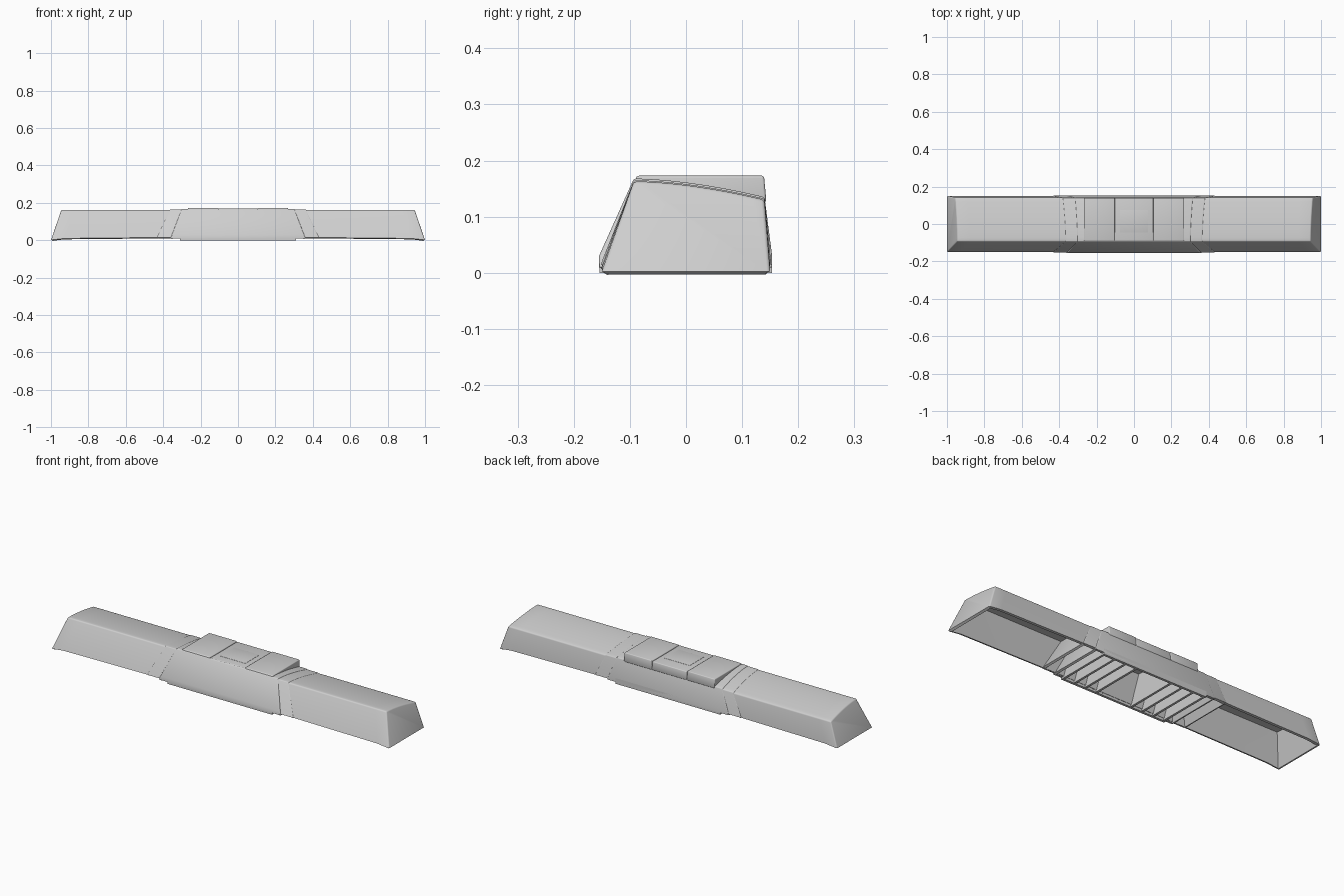
import bpy, bmesh, math

cube = bpy.data.objects.get("Cube")
if cube:
    bpy.data.objects.remove(cube, do_unlink=True)

grey = bpy.data.materials.new("light_grey")
grey.use_nodes = True
grey.diffuse_color = (0.62, 0.62, 0.62, 1)
grey.node_tree.nodes["Principled BSDF"].inputs["Base Color"].default_value = (0.62, 0.62, 0.62, 1)


def crown(grow=0.0, steps=12):
    """Curved top of the bar, from front to back."""
    pts = []
    for i in range(steps + 1):
        t = i / steps
        pts.append((-0.093 + 0.233 * t, 0.163 + grow - 0.033 * t ** 1.7))
    return pts


def loft(name, section, xs, taper=0.0, base=None, wall=0.0, bevel=0.0):
    """Sweep a (y, z) section through x stations; a wall makes it open below."""
    bm = bmesh.new()
    rings = []
    for i, x in enumerate(xs):
        ring = []
        for j, (y, z) in enumerate(section):
            if base and j in (0, len(section) - 1):
                z = base[i]
            ring.append(bm.verts.new((x * (1 - taper * z), y, z)))
        rings.append(ring)
    n = len(section)
    for a, b in zip(rings, rings[1:]):
        for j in range(n - 1 if wall else n):
            k = (j + 1) % n
            bm.faces.new((a[j], a[k], b[k], b[j]))
    bm.faces.new(rings[0][::-1])
    bm.faces.new(rings[-1])
    bmesh.ops.recalc_face_normals(bm, faces=bm.faces)
    # An open shell must face outward
    top = max(bm.faces, key=lambda f: f.calc_center_median().z)
    if top.normal.z < 0:
        bmesh.ops.reverse_faces(bm, faces=bm.faces)
    mesh = bpy.data.meshes.new(name)
    bm.to_mesh(mesh)
    bm.free()
    mesh.materials.append(grey)
    obj = bpy.data.objects.new(name, mesh)
    bpy.context.collection.objects.link(obj)
    if bevel:
        mod = obj.modifiers.new("Round", 'BEVEL')
        mod.width, mod.segments = bevel, 3
        mod.limit_method, mod.angle_limit = 'ANGLE', math.radians(30)
    if wall:
        mod = obj.modifiers.new("Wall", 'SOLIDIFY')
        mod.thickness, mod.offset = wall, -1
        mod.use_even_offset = True
    bpy.ops.object.select_all(action='DESELECT')
    obj.select_set(True)
    bpy.context.view_layer.objects.active = obj
    bpy.ops.object.convert(target='MESH')
    bpy.ops.object.shade_smooth_by_angle(angle=math.radians(30))
    return obj


# Long hollow housing with sloped ends
housing = [(-0.15, 0.01)] + crown() + [(0.15, 0.01)]
loft("housing", housing, [-1, -0.93, -0.33, 0.33, 0.93, 1], 0.34,
     [0.002, 0.01, 0.016, 0.016, 0.01, 0.002], wall=0.014, bevel=0.006)

# Two stepped collars around the middle
outer = [(-0.152, 0.015)] + crown(0.002) + [(0.152, 0.015)]
loft("outer_collar", outer, [-0.44, 0.44], 1.05, wall=0.012, bevel=0.004)
inner = [(-0.155, 0.01), (-0.155, 0.03)] + crown(0.005) + [(0.1535, 0.03), (0.1535, 0.01)]
loft("inner_collar", inner, [-0.365, 0.365], 1.05, wall=0.012, bevel=0.004)

# Foot frame: front and back rails
for name, y in (("front_rail", -0.148), ("back_rail", 0.147)):
    rail = [(y - 0.0065, 0), (y - 0.0065, 0.03), (y + 0.0065, 0.03), (y + 0.0065, 0)]
    loft(name, rail, [-0.31, 0.31])

# Cross ribs inside, on both sides of the central pocket
rib = [(-0.145, 0.002), (-0.141, 0.03)] + crown(-0.008) + [(0.143, 0.03), (0.145, 0.002)]
for side, label in ((1, "left"), (-1, "right")):
    for i in range(4):
        x = side * (0.105 + 0.066 * i)
        loft(f"{label}_rib_{i + 1}", rib, [x - 0.006, x + 0.006])


# Raised top cover in three panels, the middle one lower
def panel(name, x0, x1, top):
    under = crown(-0.007)
    section = under + [(0.143, 0.13), (0.139, top), (-0.088, top)]
    loft(name, section, [x0, x1], bevel=0.004)


panel("cover_right", -0.268, -0.104, 0.173)
panel("cover_middle", -0.103, 0.103, 0.1695)
panel("cover_left", 0.104, 0.268, 0.173)

# Thin pad on the middle panel
pad = [(-0.045, 0.168), (-0.045, 0.1705), (0.075, 0.1705), (0.075, 0.168)]
loft("cover_pad", pad, [-0.075, 0.075], bevel=0.0008)
